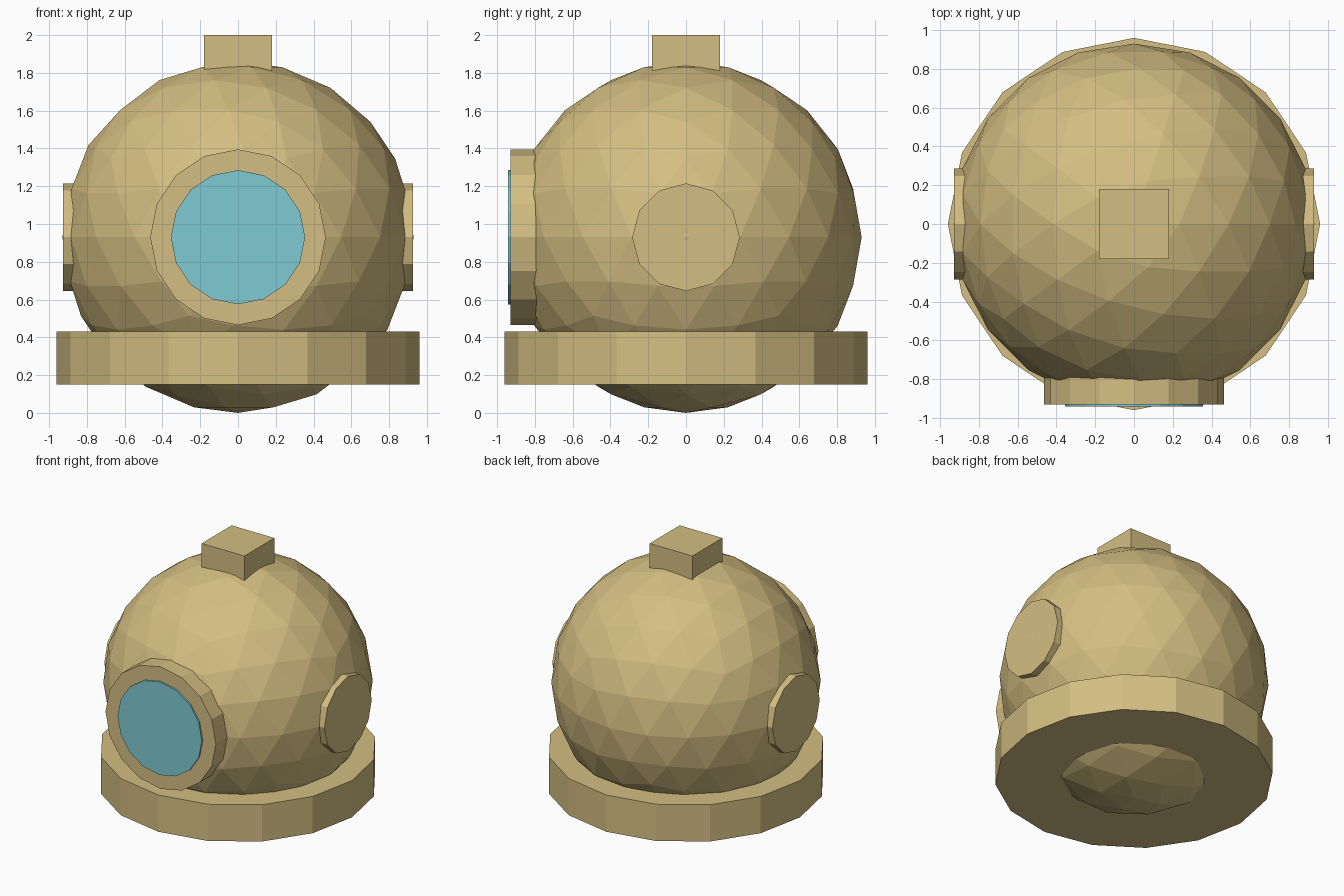
import bpy
import math

if "Cube" in bpy.data.objects:
    bpy.data.objects.remove(bpy.data.objects["Cube"])

R = 0.93  # dome radius and centre height


def material(name, rgb):
    m = bpy.data.materials.new(name)
    m.diffuse_color = (*rgb, 1)
    m.use_nodes = True
    m.node_tree.nodes["Principled BSDF"].inputs["Base Color"].default_value = m.diffuse_color
    return m


brass = material("brass", (0.658, 0.515, 0.223))
glass = material("blue_glass", (0.216, 0.591, 0.658))


def finish(name, mat):
    ob = bpy.context.object
    ob.name = name
    ob.data.materials.append(mat)
    return ob


def disc(name, mat, sides, radius, depth, loc, rot=(0, 0, 0)):
    bpy.ops.mesh.primitive_cylinder_add(vertices=sides, radius=radius, depth=depth,
                                        location=loc, rotation=rot)
    return finish(name, mat)


# Faceted helmet dome
bpy.ops.mesh.primitive_ico_sphere_add(subdivisions=3, radius=R, location=(0, 0, R))
finish("helmet_dome", brass)

# Neck collar
disc("neck_collar", brass, 16, 0.96, 0.28, (0, 0, 0.29))

# Front porthole: rim and glass
quarter = math.pi / 2
disc("front_rim", brass, 16, 0.465, 0.28, (0, -0.79, R), (quarter, 0, 0))
disc("front_glass", glass, 16, 0.355, 0.28, (0, -0.802, R), (quarter, 0, 0))

# Side port covers
for side, label in ((-1, "left"), (1, "right")):
    disc(label + "_port_cover", brass, 12, 0.285, 0.18,
         (side * 0.837, 0, R), (0, side * quarter, 0))

# Square top fitting
bpy.ops.mesh.primitive_cube_add(size=1, location=(0, 0, 1.86))
top = finish("top_fitting", brass)
top.scale = (0.36, 0.36, 0.28)
